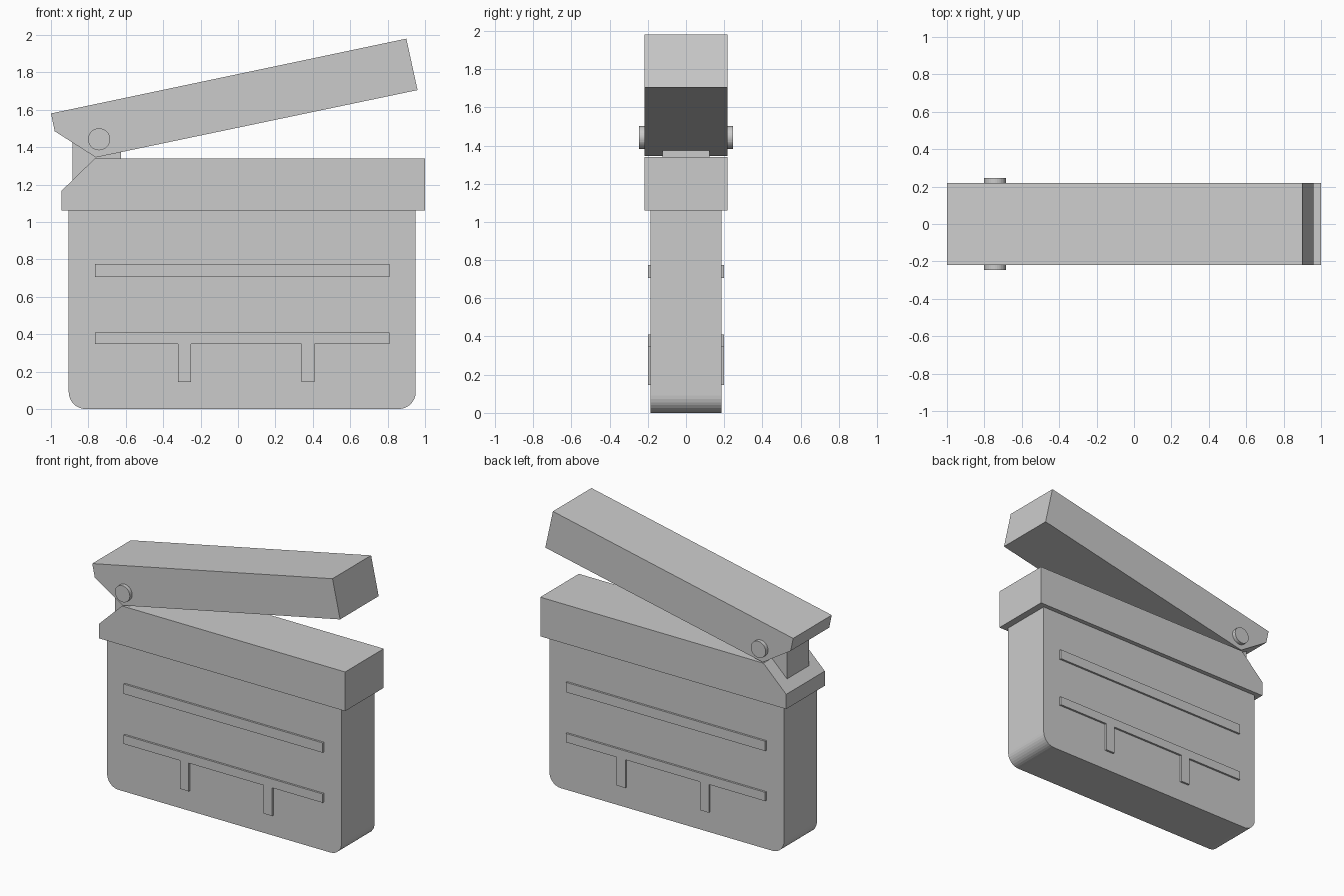
import bpy, bmesh, math

if "Cube" in bpy.data.objects:
    bpy.data.objects.remove(bpy.data.objects["Cube"])


def extrude_profile(name, points, y0, y1):
    """Solid from an (x, z) outline, extruded along y."""
    bm = bmesh.new()
    face = bm.faces.new([bm.verts.new((x, y0, z)) for x, z in points])
    new = bmesh.ops.extrude_face_region(bm, geom=[face])["geom"]
    verts = [g for g in new if isinstance(g, bmesh.types.BMVert)]
    bmesh.ops.translate(bm, verts=verts, vec=(0, y1 - y0, 0))
    bmesh.ops.recalc_face_normals(bm, faces=bm.faces)
    mesh = bpy.data.meshes.new(name)
    bm.to_mesh(mesh)
    bm.free()
    obj = bpy.data.objects.new(name, mesh)
    bpy.context.collection.objects.link(obj)
    return obj


def rect(x0, x1, z0, z1):
    return [(x0, z0), (x1, z0), (x1, z1), (x0, z1)]


def arc(cx, cz, r, a0, a1, n):
    return [(cx + r * math.cos(math.radians(a0 + (a1 - a0) * i / n)),
             cz + r * math.sin(math.radians(a0 + (a1 - a0) * i / n)))
            for i in range(n + 1)]


# Body with rounded bottom corners
L, R, r = -0.905, 0.95, 0.09
body = arc(L + r, r, r, 180, 270, 8) + arc(R - r, r, r, 270, 360, 8)
extrude_profile("body", body + [(R, 1.06), (L, 1.06)], -0.186, 0.186)

# Collar with a chamfer at the hinge end
extrude_profile("collar", [(-0.945, 1.06), (1.0, 1.06), (1.0, 1.34),
                           (-0.765, 1.34), (-0.945, 1.165)], -0.218, 0.218)

# Open lid
extrude_profile("lid", [(-1.0, 1.58), (-0.98, 1.485), (-0.76, 1.345),
                        (0.96, 1.705), (0.90, 1.98)], -0.218, 0.218)

# Hinge block between collar and lid
extrude_profile("hinge_block", rect(-0.885, -0.625, 1.2, 1.46), -0.123, 0.123)

# Raised trim and hinge pin ends, on both sides
z_top, z_mid, z_leg = 0.41, 0.347, 0.145
forked = [(-0.765, z_top), (-0.765, z_mid)]
for x0, x1 in ((-0.32, -0.25), (0.34, 0.41)):
    forked += [(x0, z_mid), (x0, z_leg), (x1, z_leg), (x1, z_mid)]
forked += [(0.81, z_mid), (0.81, z_top)]
pin = arc(-0.743, 1.442, 0.059, 0, 348.75, 31)
for side, s in (("front", -1), ("back", 1)):
    extrude_profile(f"upper_trim_{side}", rect(-0.765, 0.81, 0.705, 0.775), s * 0.18, s * 0.2)
    extrude_profile(f"forked_trim_{side}", forked, s * 0.18, s * 0.2)
    extrude_profile(f"hinge_pin_{side}", pin, s * 0.2, s * 0.245)
